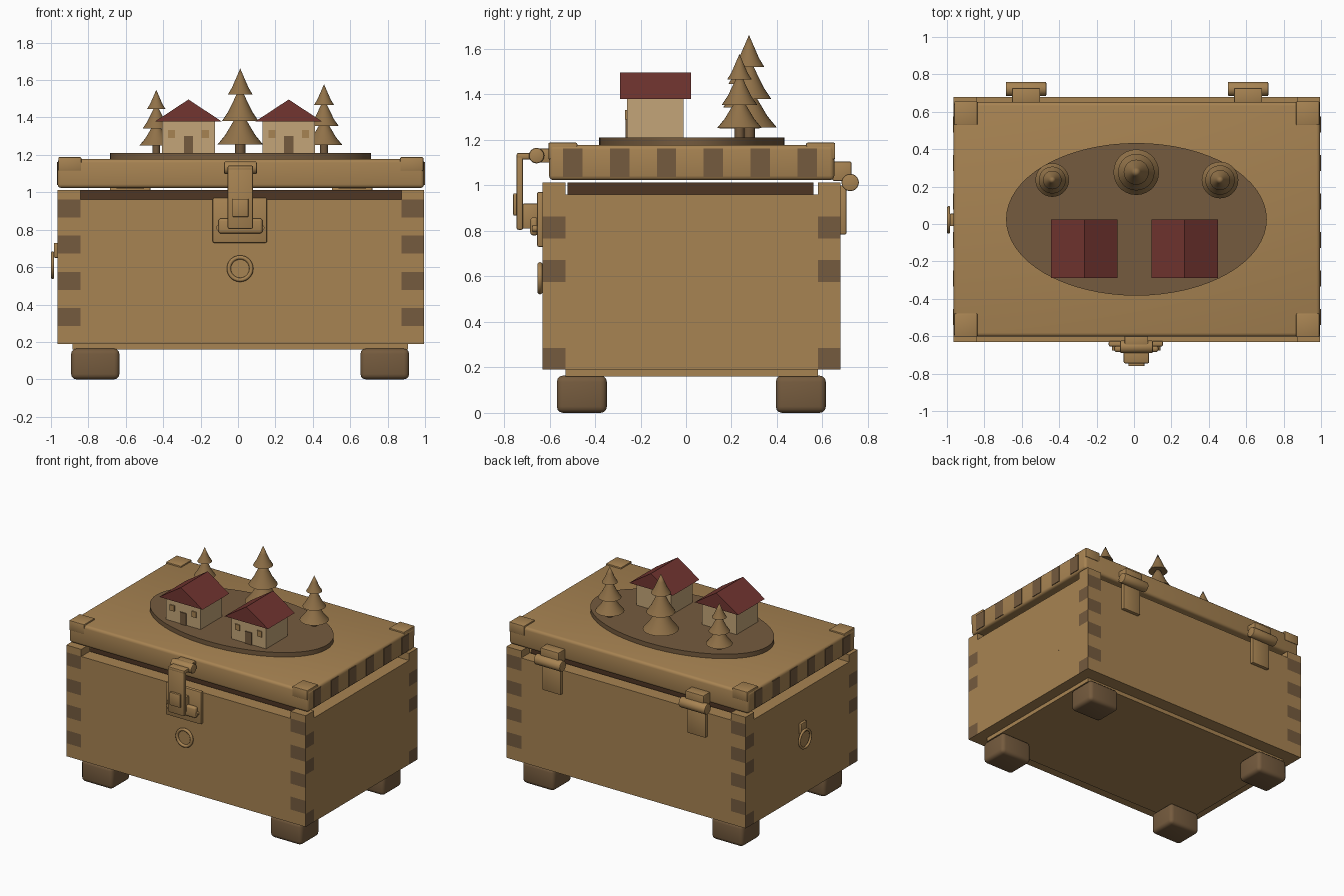
import bpy, bmesh, math
from mathutils import Matrix, Vector

if "Cube" in bpy.data.objects:
    bpy.data.objects.remove(bpy.data.objects["Cube"])


def material(name, r, g, b):
    def lin(c):
        c /= 255
        return c / 12.92 if c <= 0.04045 else ((c + 0.055) / 1.055) ** 2.4
    m = bpy.data.materials.new(name)
    m.diffuse_color = (lin(r), lin(g), lin(b), 1)
    m.use_nodes = True
    m.node_tree.nodes["Principled BSDF"].inputs["Base Color"].default_value = m.diffuse_color
    return m


OAK = material("oak", 167, 131, 82)
WALNUT = material("walnut", 117, 91, 62)
LINING = material("dark lining", 78, 54, 36)
PINE = material("pine brown", 144, 113, 72)
WALL = material("pale plaster", 196, 165, 120)
ROOF = material("roof red", 114, 53, 48)


def finish(bm, name, mat, smooth=False):
    me = bpy.data.meshes.new(name)
    bmesh.ops.recalc_face_normals(bm, faces=bm.faces)
    bm.to_mesh(me)
    bm.free()
    ob = bpy.data.objects.new(name, me)
    bpy.context.collection.objects.link(ob)
    me.materials.append(mat)
    if smooth:
        bpy.ops.object.select_all(action='DESELECT')
        ob.select_set(True)
        bpy.context.view_layer.objects.active = ob
        bpy.ops.object.shade_smooth_by_angle(angle=math.radians(40))
    return ob


def box(name, x, y, z, mat, bevel=0, segs=3):
    """Box from (min, max) pairs, optionally with rounded edges."""
    bm = bmesh.new()
    bmesh.ops.create_cube(bm, size=1)
    for v in bm.verts:
        v.co = Vector([(r[0] + r[1]) / 2 + c * (r[1] - r[0])
                       for r, c in zip((x, y, z), v.co)])
    if bevel:
        bmesh.ops.bevel(bm, geom=bm.edges[:], offset=bevel, segments=segs,
                        profile=0.5, affect='EDGES')
    return finish(bm, name, mat, bevel > 0)


def cylinder(name, centre, r, length, axis, mat, segs=24, bevel=0):
    bm = bmesh.new()
    bmesh.ops.create_cone(bm, cap_ends=True, segments=segs, radius1=r, radius2=r, depth=length)
    if bevel:
        rims = [e for e in bm.edges if abs(e.verts[0].co.z - e.verts[1].co.z) < 1e-4]
        bmesh.ops.bevel(bm, geom=rims, offset=bevel, segments=2, profile=0.5, affect='EDGES')
    rot = Vector((0, 0, 1)).rotation_difference(Vector(axis)).to_matrix().to_4x4()
    bm.transform(Matrix.Translation(centre) @ rot)
    return finish(bm, name, mat, True)


def lathe(name, centre, profile, mat, axis=(0, 0, 1), segs=28, closed=False):
    """Spin (radius, height) points about an axis."""
    bm = bmesh.new()
    rings = [[bm.verts.new((r * math.cos(2 * math.pi * k / segs),
                            r * math.sin(2 * math.pi * k / segs), h)) for k in range(segs)]
             for r, h in profile]
    pairs = list(zip(rings, rings[1:])) + ([(rings[-1], rings[0])] if closed else [])
    for a, b in pairs:
        for k in range(segs):
            n = (k + 1) % segs
            bm.faces.new((a[k], a[n], b[n], b[k]))
    bmesh.ops.remove_doubles(bm, verts=bm.verts[:], dist=1e-5)
    rot = Vector((0, 0, 1)).rotation_difference(Vector(axis)).to_matrix().to_4x4()
    bm.transform(Matrix.Translation(centre) @ rot)
    return finish(bm, name, mat, True)


def ring(name, centre, major, minor, axis):
    pts = [(major + minor * math.cos(a * math.pi / 5), minor * math.sin(a * math.pi / 5))
           for a in range(10)]
    return lathe(name, centre, pts, OAK, axis, 36, True)


# --- chest body: finger-jointed boards, ends show dark end grain
X0, X1, Y0, Y1 = -0.965, 0.995, -0.63, 0.68
TX, TY, BASE, ROW = 0.122, 0.10, 0.19, 0.0963
CX = 0.013


def board(name, x, y, z, axis, dark_ends=True):
    ob = box(name, x, y, z, OAK)
    ob.data.materials.append(WALNUT)
    for p in ob.data.polygons:
        if dark_ends and abs(p.normal[axis]) > 0.5:
            p.material_index = 1


for i in range(8):
    z = (BASE + i * ROW, BASE + (i + 1) * ROW)
    long_x = i % 2 == 0
    xs = (X0, X1) if long_x else (X0 + TX, X1 - TX)
    ys = (Y0 + TY, Y1 - TY) if long_x else (Y0, Y1)
    for y in ((Y0, Y0 + TY), (Y1 - TY, Y1)):
        board("long_board", xs, y, z, 0, i != 2)
    for x in ((X0, X0 + TX), (X1 - TX, X1)):
        board("end_board", x, ys, z, 1)

ZT = BASE + 8 * ROW
for x in ((X0, X0 + TX), (X1 - TX, X1)):
    for y in ((Y0, Y0 + TY), (Y1 - TY, Y1)):
        box("corner_top_block", x, y, (ZT, 1.013), OAK)
box("inner_lining", (X0 + TX, X1 - TX), (Y0 + TY + 0.01, Y1 - TY - 0.02), (0.2, 1.012), LINING)
box("bottom_panel", (-0.885, 0.91), (-0.53, 0.58), (0.16, 0.2), OAK)

# --- feet
for x in ((-0.892, -0.634), (0.655, 0.915)):
    for y in ((-0.568, -0.348), (0.395, 0.615)):
        box("foot", x, y, (0, 0.164), WALNUT, 0.028)

# --- lid with end-grain strips and corner caps
box("lid", (X0, X1), (-0.602, 0.652), (1.023, 1.178), OAK, 0.02)
for k in range(6):
    y = -0.54 + 0.206 * k
    for x in ((X0 - 0.004, X0 + 0.01), (X1 - 0.01, X1 + 0.004)):
        box("lid_end_strip", x, (y, y + 0.085), (1.038, 1.162), WALNUT)
for x in ((X0 + 0.004, X0 + 0.128), (X1 - 0.128, X1 - 0.004)):
    for y in ((-0.605, -0.478), (0.528, 0.656)):
        box("lid_corner_cap", x, y, (1.115, 1.188), OAK, 0.006, 2)

# --- front latch
box("latch_plate", (-0.135, 0.155), (-0.655, -0.625), (0.73, 0.972), OAK, 0.008, 2)
box("latch_catch", (-0.105, 0.131), (-0.685, -0.65), (0.78, 0.86), OAK, 0.014)
box("latch_post", (-0.03, 0.056), (-0.72, -0.65), (0.81, 0.92), OAK, 0.006, 2)
for x in (-0.102, 0.126):
    cylinder("latch_rivet", (x, -0.66, 0.81), 0.015, 0.03, (0, 1, 0), OAK, 16)
cylinder("latch_barrel", (CX, -0.657, 1.131), 0.034, 0.175, (1, 0, 0), OAK, 24, 0.008)
box("latch_mount", (-0.05, 0.076), (-0.65, -0.59), (1.10, 1.162), OAK, 0.006, 2)
box("hasp_arm", (-0.055, 0.081), (-0.745, -0.65), (1.115, 1.143), OAK, 0.008, 2)
box("hasp", (-0.055, 0.081), (-0.745, -0.716), (0.805, 1.138), OAK, 0.008, 2)
box("hasp_button", (-0.03, 0.056), (-0.76, -0.74), (0.868, 0.965), OAK, 0.005, 2)

# --- ring on the front and pull ring on the left end
ring("front_ring", (CX - 0.002, -0.642, 0.592), 0.060, 0.011, (0, 1, 0))
cylinder("front_disc", (CX - 0.002, -0.632, 0.592), 0.056, 0.014, (0, 1, 0), OAK, 32)
ring("side_ring", (-0.991, 0.022, 0.61), 0.065, 0.009, (1, 0, 0))
box("side_ring_mount", (-0.985, -0.96), (-0.012, 0.056), (0.65, 0.73), OAK, 0.006, 2)

# --- back hinges
for x in (-0.577, 0.61):
    cylinder("hinge_barrel", (x, 0.722, 1.013), 0.038, 0.216, (1, 0, 0), OAK, 24, 0.006)
    box("hinge_upper_leaf", (x - 0.075, x + 0.075), (0.645, 0.727), (1.02, 1.105), OAK, 0.005, 2)
    box("hinge_lower_leaf", (x - 0.075, x + 0.075), (0.675, 0.705), (0.785, 1.0), OAK, 0.004, 2)

# --- oval scene base on the lid
oval = cylinder("oval_base", (0, 0, 0), 1, 0.035, (0, 0, 1), WALNUT, 64)
oval.data.transform(Matrix.Translation((CX, 0.025, 1.1935)) @ Matrix.Diagonal((0.697, 0.408, 1, 1)))

# --- houses
for cx in (-0.265, 0.271):
    box("house_walls", (cx - 0.141, cx + 0.141), (-0.26, -0.012), (1.205, 1.40), WALL)
    bm = bmesh.new()
    tri = [bm.verts.new((cx + dx, -0.29, z)) for dx, z in ((-0.178, 1.379), (0.178, 1.379), (0, 1.496))]
    face = bm.faces.new(tri)
    ext = bmesh.ops.extrude_face_region(bm, geom=[face])
    bmesh.ops.translate(bm, vec=(0, 0.313, 0),
                        verts=[g for g in ext["geom"] if isinstance(g, bmesh.types.BMVert)])
    bm.faces.ensure_lookup_table()
    if not face.is_valid or len(bm.faces) < 5:
        bm.faces.new(tri)
    finish(bm, "house_roof", ROOF)
    box("house_door", (cx - 0.025, cx + 0.025), (-0.267, -0.259), (1.21, 1.30), WALNUT)
    for s in (-1, 1):
        wx = cx + s * 0.09
        box("house_window", (wx - 0.019, wx + 0.019), (-0.268, -0.259), (1.29, 1.332), OAK)

# --- trees: trunk and three flared tiers
for x, y, r, z0, top in ((0.012, 0.277, 0.122, 1.255, 1.662),
                         (-0.437, 0.235, 0.09, 1.25, 1.548),
                         (0.46, 0.235, 0.098, 1.253, 1.578)):
    h = top - z0
    cylinder("tree_trunk", (x, y, 1.24), r * 0.22, 0.09, (0, 0, 1), WALNUT, 16)
    for base, tip, k in ((0, 0.46, 1), (0.31, 0.76, 0.8), (0.655, 1, 0.55)):
        b, t, w = z0 + h * base, z0 + h * tip, r * k
        lathe("tree_tier", (x, y, 0),
              [(0, b + 0.01), (w, b), (w * 0.66, b + (t - b) * 0.27),
               (w * 0.36, b + (t - b) * 0.6), (0, t)], PINE)
